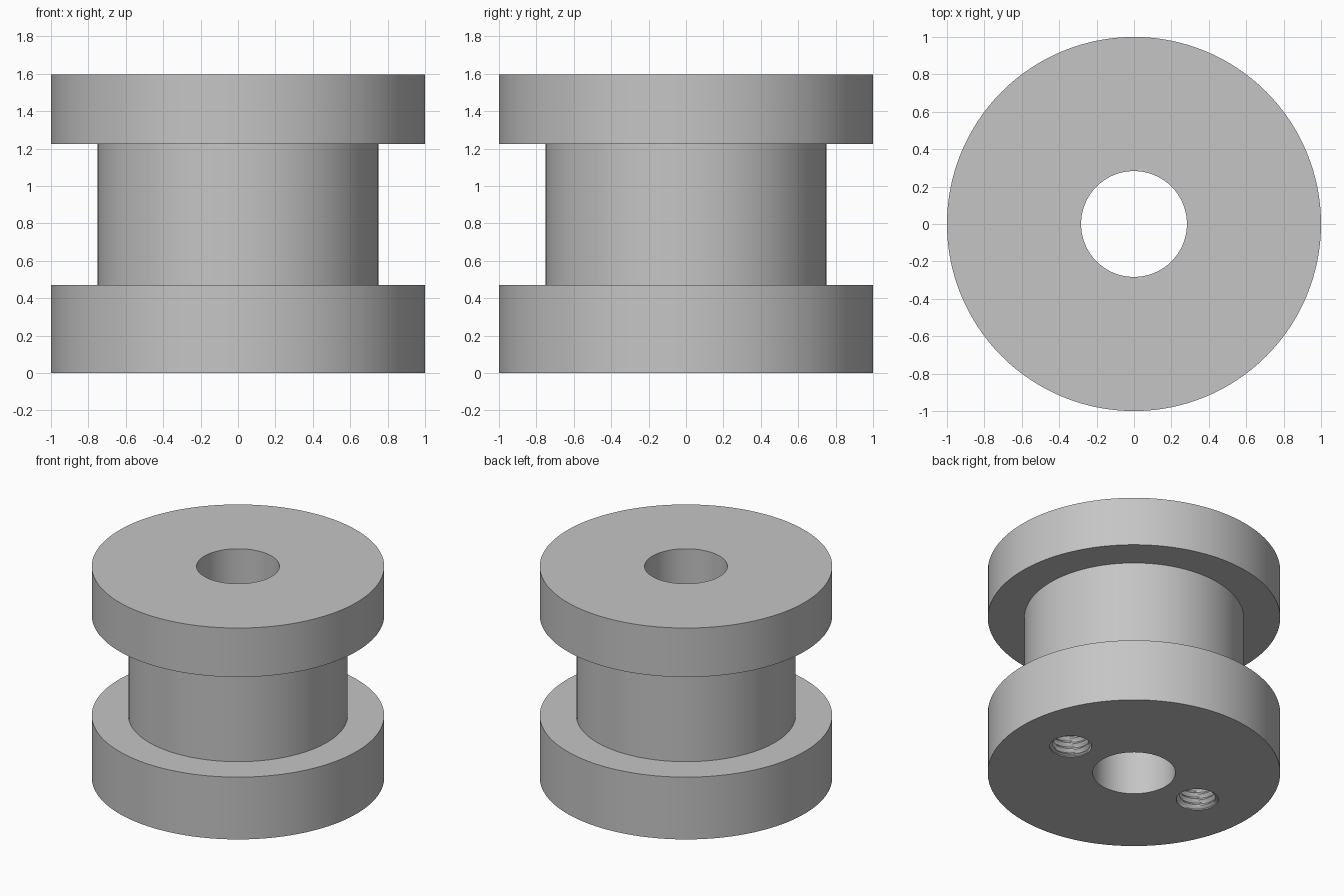
import bpy, bmesh
from math import cos, sin, tau, radians

default = bpy.data.objects.get("Cube")
if default:
    bpy.data.objects.remove(default, do_unlink=True)

# Heights and radii of the spool
TOP = 1.595
LOWER_FLANGE, UPPER_FLANGE = 0.47, 1.225
BORE, HUB, RIM = 0.283, 0.75, 1.0

# Threaded holes in the underside
HOLE_OFFSET, HOLE_DEPTH = 0.565, 0.52
MAJOR, MINOR, PITCH = 0.144, 0.122, 0.045

steel = bpy.data.materials.new("mid_grey")
steel.use_nodes = True
GREY = (0.56, 0.56, 0.56, 1)
steel.diffuse_color = GREY
steel.node_tree.nodes["Principled BSDF"].inputs["Base Color"].default_value = GREY


def add_object(name, bm):
    bmesh.ops.recalc_face_normals(bm, faces=bm.faces)
    mesh = bpy.data.meshes.new(name)
    bm.to_mesh(mesh)
    bm.free()
    mesh.materials.append(steel)
    obj = bpy.data.objects.new(name, mesh)
    bpy.context.collection.objects.link(obj)
    return obj


def lathe(name, profile, steps=128):
    """Spin a closed (radius, height) profile around z."""
    bm = bmesh.new()
    verts = [bm.verts.new((r, 0, z)) for r, z in profile]
    edges = [bm.edges.new((v, verts[i - 1])) for i, v in enumerate(verts)]
    bmesh.ops.spin(bm, geom=verts + edges, cent=(0, 0, 0), axis=(0, 0, 1),
                   angle=tau, steps=steps)
    bmesh.ops.remove_doubles(bm, verts=bm.verts, dist=1e-4)
    return add_object(name, bm)


def thread_cutter(name, x, turn):
    """Closed helical plug: a grid wrapped into a tube with a V thread."""
    bm = bmesh.new()
    bmesh.ops.create_grid(bm, x_segments=48, y_segments=72, size=0.5)
    for v in bm.verts:
        angle = (v.co.x + 0.5) * tau
        z = -0.03 + (v.co.y + 0.5) * (HOLE_DEPTH + 0.03)
        wave = abs(2 * ((z / PITCH - angle / tau) % 1) - 1)
        # Plain lead-in at the mouth, then the thread
        r = MAJOR if z < 0.015 else MINOR + (MAJOR - MINOR) * wave
        v.co = (x + r * cos(angle + turn), r * sin(angle + turn), z)
    bmesh.ops.remove_doubles(bm, verts=bm.verts, dist=1e-5)
    bmesh.ops.holes_fill(bm, edges=bm.edges, sides=0)
    bmesh.ops.triangulate(bm, faces=bm.faces)
    obj = add_object(name, bm)
    obj.hide_render = True
    return obj


# Spool body: two flanges, hub and through bore in one turned profile
spool = lathe("flanged_spool", [
    (BORE, 0), (RIM, 0), (RIM, LOWER_FLANGE), (HUB, LOWER_FLANGE),
    (HUB, UPPER_FLANGE), (RIM, UPPER_FLANGE), (RIM, TOP), (BORE, TOP)])

bpy.ops.object.select_all(action='DESELECT')
spool.select_set(True)
bpy.context.view_layer.objects.active = spool

# Pair of blind threaded holes, opposite each other
for side, turn in ((1, 0), (-1, tau / 2)):
    cutter = thread_cutter("thread_cutter", side * HOLE_OFFSET, turn)
    cut = spool.modifiers.new("threaded_hole", 'BOOLEAN')
    cut.operation = 'DIFFERENCE'
    cut.solver = 'EXACT'
    cut.object = cutter
    bpy.ops.object.modifier_apply(modifier=cut.name)
    bpy.data.objects.remove(cutter, do_unlink=True)

bpy.ops.object.shade_smooth_by_angle(angle=radians(30))
